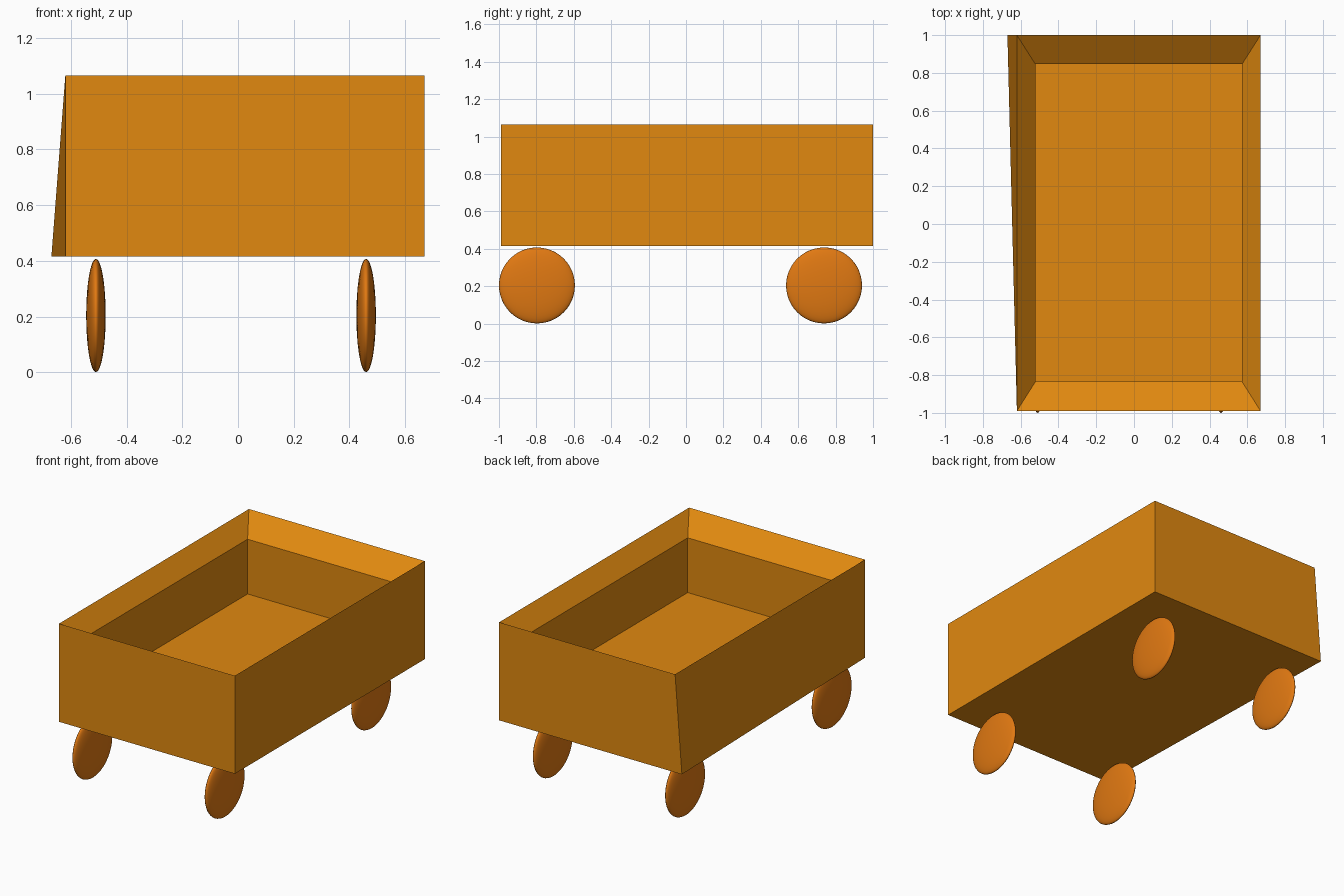
import bpy, bmesh
from math import radians
from mathutils import Matrix, Vector

if "Cube" in bpy.data.objects:
    bpy.data.objects.remove(bpy.data.objects["Cube"])


def material(name, color):
    mat = bpy.data.materials.new(name)
    mat.diffuse_color = color
    mat.use_nodes = True
    mat.node_tree.nodes["Principled BSDF"].inputs["Base Color"].default_value = mat.diffuse_color
    return mat


def add_object(name, bm, mat):
    mesh = bpy.data.meshes.new(name)
    bm.to_mesh(mesh)
    bm.free()
    mesh.materials.append(mat)
    obj = bpy.data.objects.new(name, mesh)
    bpy.context.collection.objects.link(obj)
    return obj


body_mat = material("body_orange", (0.75, 0.25, 0.005, 1))
wheel_mat = material("wheel_orange", (0.75, 0.19, 0.006, 1))

# Cart body: stacked rectangular rings (x0, x1, y0, y1, z) from underside,
# up the outside, over the sloped rim and down to the floor
rings = [
    (-0.62, 0.67, -0.99, 1.0, 0.415),
    (-0.62, 0.67, -0.99, 1.0, 1.065),
    (-0.522, 0.572, -0.835, 0.846, 0.95),
    (-0.522, 0.572, -0.835, 0.846, 0.587),
]
bm = bmesh.new()
loops = [[bm.verts.new(p) for p in
          ((x0, y0, z), (x1, y0, z), (x1, y1, z), (x0, y1, z))]
         for x0, x1, y0, y1, z in rings]
for lower, upper in zip(loops, loops[1:]):
    for i in range(4):
        j = (i + 1) % 4
        bm.faces.new((lower[i], lower[j], upper[j], upper[i]))
bm.faces.new(loops[0][::-1])   # underside
bm.faces.new(loops[-1])        # floor
loops[0][3].co.x = -0.67       # rear left bottom corner flares out
bmesh.ops.recalc_face_normals(bm, faces=bm.faces)
add_object("cart_body", bm, body_mat)

# Wheels: flattened spheres with the poles along the axle
for side, x in (("left", -0.51), ("right", 0.46)):
    for end, y in (("front", -0.797), ("rear", 0.738)):
        bm = bmesh.new()
        bmesh.ops.create_uvsphere(bm, u_segments=48, v_segments=24, radius=1,
                                  matrix=Matrix.Rotation(radians(90), 4, 'Y'))
        bmesh.ops.scale(bm, vec=Vector((0.035, 0.203, 0.203)), verts=bm.verts)
        for f in bm.faces:
            f.smooth = True
        wheel = add_object(f"{end}_{side}_wheel", bm, wheel_mat)
        wheel.location = (x, y, 0.204)
